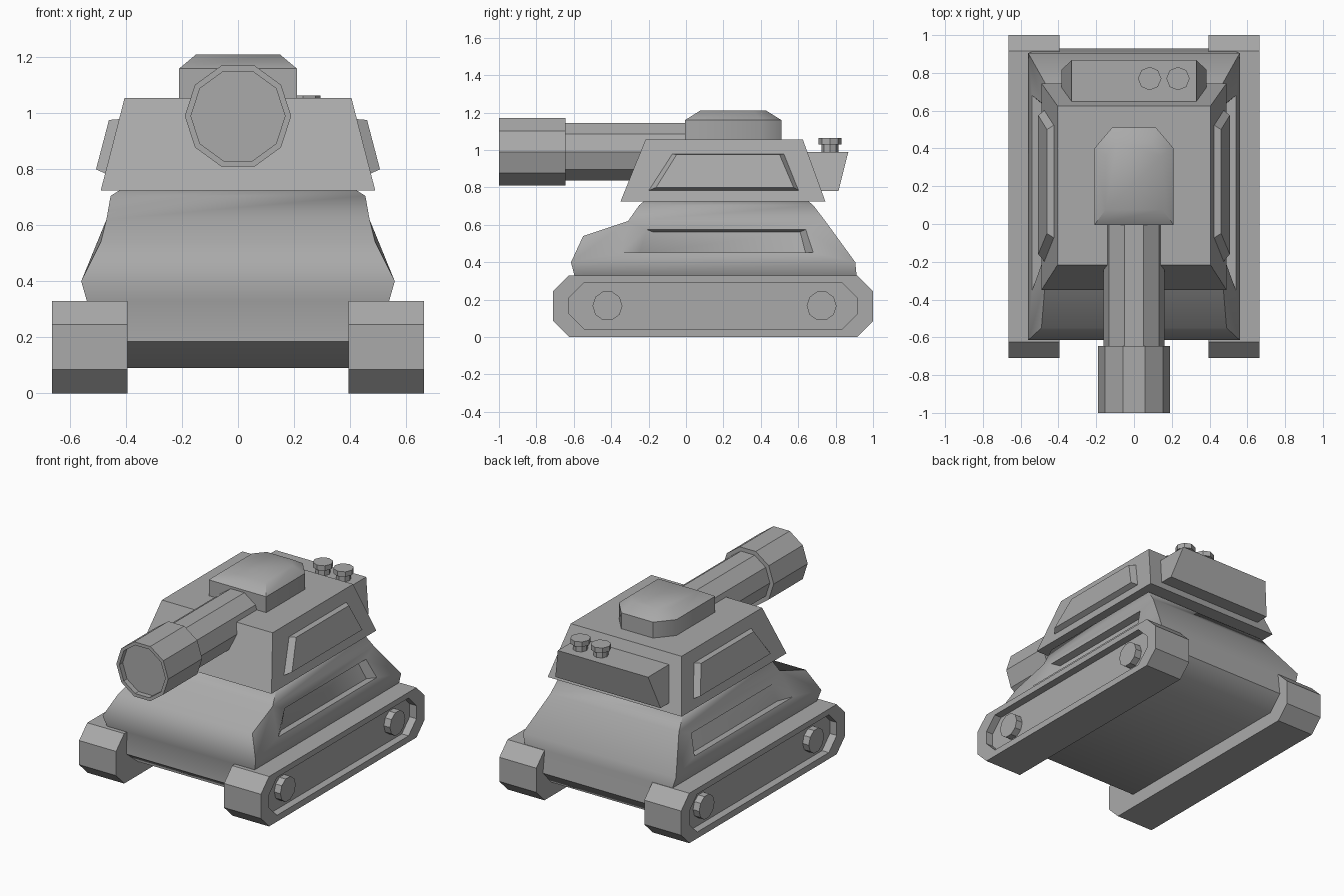
import bpy, bmesh, math

if "Cube" in bpy.data.objects:
    bpy.data.objects.remove(bpy.data.objects["Cube"], do_unlink=True)

GREY = (0.4, 0.4, 0.4, 1.0)
paint = bpy.data.materials.new("plain grey")
paint.use_nodes = True
paint.diffuse_color = GREY
shader = next(n for n in paint.node_tree.nodes if n.type == "BSDF_PRINCIPLED")
shader.inputs["Base Color"].default_value = GREY


def finish(name, bm, mirror=False, smooth=None):
    bmesh.ops.recalc_face_normals(bm, faces=bm.faces)
    mesh = bpy.data.meshes.new(name)
    bm.to_mesh(mesh)
    bm.free()
    mesh.materials.append(paint)
    obj = bpy.data.objects.new(name, mesh)
    bpy.context.collection.objects.link(obj)
    if mirror:
        obj.modifiers.new("mirror", "MIRROR").use_mirror_merge = False
    if smooth:
        bpy.ops.object.select_all(action="DESELECT")
        obj.select_set(True)
        bpy.context.view_layer.objects.active = obj
        bpy.ops.object.shade_smooth_by_angle(angle=math.radians(smooth))
    return obj


def bridge(bm, a, b):
    n = len(a)
    for i in range(n):
        j = (i + 1) % n
        bm.faces.new((a[i], a[j], b[j], b[i]))


def loft(name, rings, **options):
    """Skin matching point rings in order and cap both ends."""
    bm = bmesh.new()
    loops = [[bm.verts.new(p) for p in ring] for ring in rings]
    for a, b in zip(loops, loops[1:]):
        bridge(bm, a, b)
    bm.faces.new(loops[0])
    bm.faces.new(loops[-1])
    return finish(name, bm, **options)


def rect(z, half, y0, y1):
    return [(half, y0, z), (half, y1, z), (-half, y1, z), (-half, y0, z)]


def octagon(x, y0, y1, z0, z1, c):
    return [(x, y, z) for y, z in (
        (y0 + c, z0), (y1 - c, z0), (y1, z0 + c), (y1, z1 - c),
        (y1 - c, z1), (y0 + c, z1), (y0, z1 - c), (y0, z0 + c))]


def circle(axis, centre, r, n):
    pts = []
    for i in range(n):
        t = 2 * math.pi * i / n
        p = [r * math.cos(t), r * math.sin(t)]
        p.insert(axis, 0)
        pts.append(tuple(a + b for a, b in zip(centre, p)))
    return pts


# Tracks with a recessed outer side, and their wheels
loft("tracks", [octagon(0.395, -0.71, 1.0, 0, 0.33, 0.085),
                octagon(0.665, -0.71, 1.0, 0, 0.33, 0.085),
                octagon(0.665, -0.625, 0.915, 0.042, 0.292, 0.082),
                octagon(0.615, -0.625, 0.915, 0.042, 0.292, 0.082)], mirror=True)
for place, y in (("front", -0.42), ("rear", 0.725)):
    loft(place + "_wheels", [circle(0, (x, y, 0.167), 0.08, 10)
                             for x in (0.6, 0.66)], mirror=True)

# Hull: lower and upper shells joined by a bulged front and recessed sides
bm = bmesh.new()
lower = [(0.09, 0.42, -0.48, 0.84), (0.185, 0.45, -0.6, 0.93),
         (0.33, 0.54, -0.597, 0.912), (0.4, 0.56, -0.615, 0.905)]
upper = [(0.62, 0.47, -0.31, 0.745), (0.705, 0.455, -0.25, 0.68),
         (0.73, 0.415, -0.22, 0.65)]
low, up = ([[bm.verts.new(p) for p in rect(*r)] for r in rows]
           for rows in (lower, upper))
for rows in (low, up):
    for a, b in zip(rows, rows[1:]):
        bridge(bm, a, b)
bm.faces.new(low[0])
bm.faces.new(up[-1])
a, b = low[-1], up[0]
bm.faces.new((a[1], a[2], b[2], b[1]))
nose = [bm.verts.new((s * 0.49, -0.55, 0.54)) for s in (1, -1)]
bm.faces.new((a[0], a[3], nose[1], nose[0]))
bm.faces.new((nose[0], nose[1], b[3], b[0]))
opening = [(-0.35, 0.452), (0.68, 0.452), (0.64, 0.575), (-0.21, 0.575)]
floor = [(-0.25, 0.447), (0.64, 0.447), (0.61, 0.563), (-0.18, 0.563)]
for s, f, k in ((1, 0, 1), (-1, 3, 2)):
    bm.faces.new((a[f], nose[0 if s == 1 else 1], b[f]))
    rim, base = ([bm.verts.new((s * (0.56 - 0.409 * (z - 0.4) - depth), y, z))
                  for y, z in shape]
                 for shape, depth in ((opening, 0), (floor, 0.05)))
    bridge(bm, [a[f], a[k], b[k], b[f]], rim)
    bridge(bm, rim, base)
    bm.faces.new(base)
finish("hull", bm, smooth=50)

# Turret with raised side plates
loft("turret", [rect(0.725, 0.49, -0.35, 0.745), rect(1.055, 0.405, -0.217, 0.625)])
loft("turret_side_plates", [
    [(0.465, -0.21, 0.78), (0.465, 0.61, 0.78), (0.414, 0.53, 0.98), (0.414, -0.08, 0.98)],
    [(0.507, -0.16, 0.8), (0.507, 0.575, 0.8), (0.461, 0.5, 0.976), (0.461, -0.05, 0.976)],
], mirror=True)

# Rear stowage box with two capped knobs
loft("rear_box", [rect(0.78, 0.385, 0.69, 0.815), rect(0.99, 0.33, 0.62, 0.868)])
for i, x in enumerate((0.083, 0.233)):
    loft(f"knob_{i + 1}", [circle(2, (x, 0.77, z), r, 8) for z, r in (
        (0.98, 0.046), (1.03, 0.046), (1.03, 0.062), (1.063, 0.062))])


# Hatch with a softly crowned top
def hatch_ring(z, half, y0, y1, cut):
    right = [(half, y0, z), (half, y1 - cut, z), (half - cut * 0.85, y1, z)]
    return right + [(-x, y, z) for x, y, z in reversed(right)]


loft("hatch", [hatch_ring(1.04, 0.21, -0.005, 0.51, 0.11),
               hatch_ring(1.16, 0.21, -0.005, 0.51, 0.11),
               hatch_ring(1.21, 0.15, 0.075, 0.43, 0.07)], smooth=45)

# Barrel and hollow muzzle
loft("barrel", [circle(1, (0, y, 0.99), 0.162, 10) for y in (0.1, -0.66)])
loft("muzzle", [circle(1, (0, y, 0.99), r, 10) for y, r in (
    (-0.645, 0.19), (-1.0, 0.19), (-1.0, 0.168), (-0.965, 0.168))])
